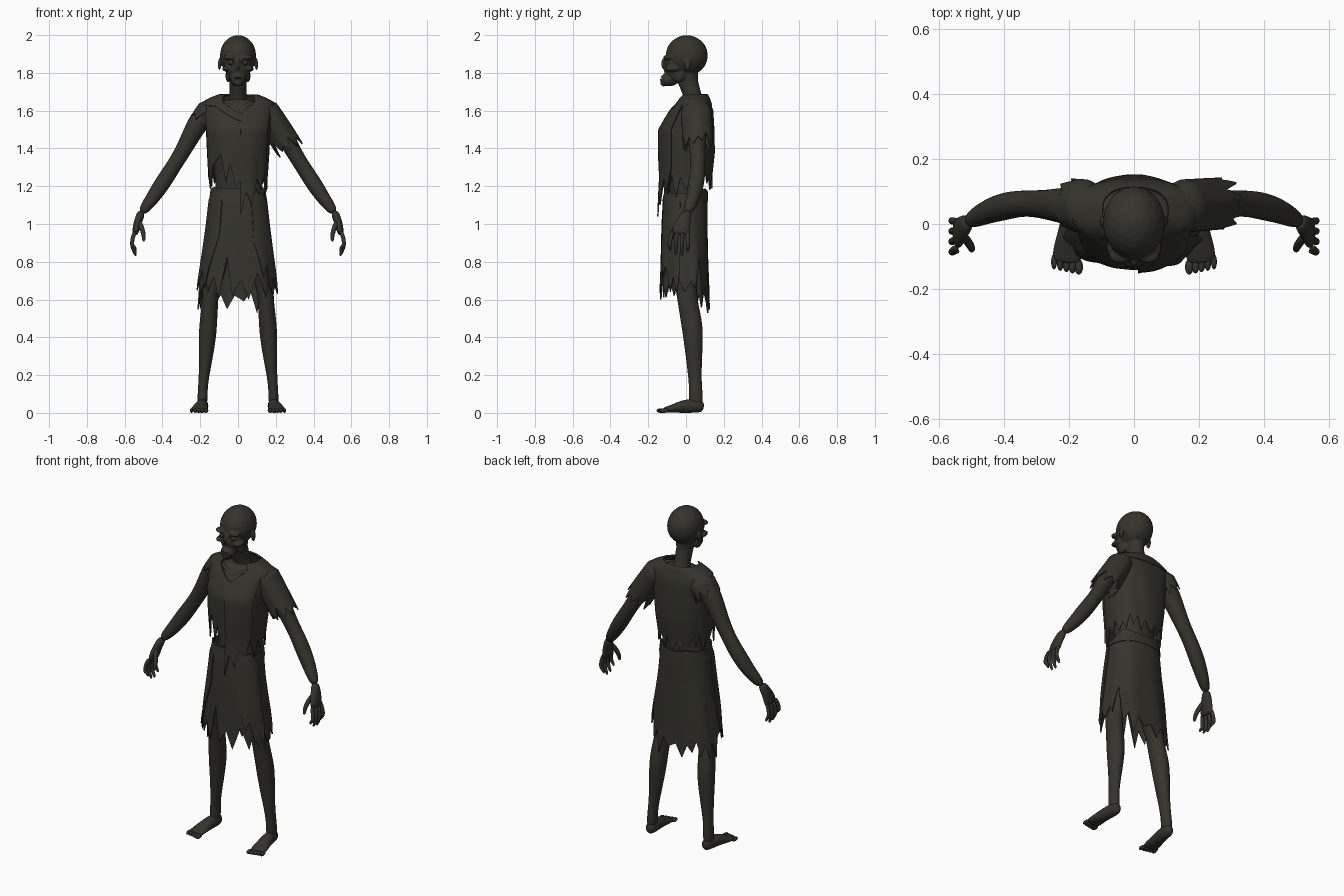
import bpy, bmesh, random
from math import sin, cos, pi, radians
from mathutils import Vector, Matrix

random.seed(4)
old = bpy.data.objects.get("Cube")
if old:
    bpy.data.objects.remove(old)

mat = bpy.data.materials.new("dark olive")
mat.use_nodes = True
colour = (0.034, 0.033, 0.025, 1)
mat.diffuse_color = colour
mat.node_tree.nodes["Principled BSDF"].inputs["Base Color"].default_value = colour


def finish(name, bm, angle=60):
    bmesh.ops.recalc_face_normals(bm, faces=bm.faces)
    me = bpy.data.meshes.new(name)
    bm.to_mesh(me)
    bm.free()
    me.materials.append(mat)
    ob = bpy.data.objects.new(name, me)
    bpy.context.collection.objects.link(ob)
    bpy.ops.object.select_all(action='DESELECT')
    ob.select_set(True)
    bpy.context.view_layer.objects.active = ob
    bpy.ops.object.shade_smooth_by_angle(angle=radians(angle))
    return ob


def tube(bm, points, side=1, ref=(0, 1, 0), n=10):
    """Oval rings (x, y, z, width, depth) along a path, capped at both ends."""
    pts = [Vector((p[0] * side, p[1], p[2])) for p in points]
    rings = []
    for i, p in enumerate(points):
        t = (pts[min(i + 1, len(pts) - 1)] - pts[max(i - 1, 0)]).normalized()
        u = Vector(ref).cross(t).normalized()
        v = t.cross(u)
        rings.append([bm.verts.new(pts[i] + 1.05 * (u * p[3] * cos(2 * pi * k / n)
                      + v * p[-1] * sin(2 * pi * k / n))) for k in range(n)])
    for a, b in zip(rings, rings[1:]):
        for k in range(n):
            bm.faces.new((a[k], a[(k + 1) % n], b[(k + 1) % n], b[k]))
    bm.faces.new(rings[0])
    bm.faces.new(rings[-1])


def ball(bm, x, y, z, rx, ry, rz):
    bmesh.ops.create_icosphere(bm, subdivisions=3, radius=1, matrix=
                               Matrix.Translation((x, y, z)) @ Matrix.Diagonal((rx, ry, rz, 1)))


def smooth(ob, levels=2):
    m = ob.modifiers.new("smooth", 'SUBSURF')
    m.levels = m.render_levels = levels


def lerp_table(table, x):
    """Interpolate rows whose first value is the key."""
    rows = sorted(table)
    if x <= rows[0][0]:
        return rows[0][1:]
    for a, b in zip(rows, rows[1:]):
        if x <= b[0]:
            f = (x - a[0]) / (b[0] - a[0])
            return [p + (q - p) * f for p, q in zip(a[1:], b[1:])]
    return rows[-1][1:]


def ragged(start, stop, tip, notch, step=9):
    """Random torn hem between two angles."""
    return [(a, (tip if i % 2 else notch) + random.uniform(-.025, .025))
            for i, a in enumerate(range(start, stop, step))]


def cloth(name, profile, top, hem, span=(-180, 180), grow=1, fold=.012, square=.85,
          place=Matrix(), rows=16):
    """Torn shell around a vertical axis; top and hem heights vary with angle."""
    bm = bmesh.new()
    closed = span[1] - span[0] == 360
    cols = []
    for a in range(span[0], span[1] + (0 if closed else 1), 3):
        c, s = cos(radians(a)), sin(radians(a))
        z0, z1 = lerp_table(top, a)[0], lerp_table(hem, a)[0]
        col = []
        for r in range(rows + 1):
            f = r / rows
            z = z0 + (z1 - z0) * f
            cy, rx, ry = lerp_table(profile, z)
            w = grow * (1 + fold * f * (sin(radians(a * 9) + z * 5) + sin(radians(a * 4) - z * 9)))
            x = rx * w * abs(c) ** square * (1 if c > 0 else -1)
            y = cy + ry * w * abs(s) ** square * (1 if s > 0 else -1)
            col.append(bm.verts.new(place @ Vector((x, y, z))))
        cols.append(col)
    for a, b in zip(cols, cols[1:] + (cols[:1] if closed else [])):
        for r in range(rows):
            bm.faces.new((a[r], a[r + 1], b[r + 1], b[r]))
    bmesh.ops.recalc_face_normals(bm, faces=bm.faces)
    bmesh.ops.solidify(bm, geom=bm.faces[:], thickness=.007)
    return finish(name, bm, 50)


# Skull: overlapping forms fused into one skin, then hollowed
bm = bmesh.new()
ball(bm, 0, .004, 1.892, .096, .112, .108)
ball(bm, 0, -.055, 1.835, .068, .065, .085)
ball(bm, 0, -.088, 1.765, .042, .05, .036)
ball(bm, 0, -.118, 1.745, .022, .018, .017)
ball(bm, 0, -.118, 1.848, .011, .014, .03)
for s in (1, -1):
    ball(bm, s * .042, -.095, 1.882, .036, .026, .014)
    ball(bm, s * .06, -.07, 1.822, .024, .042, .015)
    ball(bm, s * .052, -.04, 1.785, .014, .035, .035)
    ball(bm, s * .098, .008, 1.845, .008, .018, .032)
tube(bm, [(0, .06, 1.58, .06, .05), (0, .035, 1.68, .043, .045),
          (0, .012, 1.75, .042, .05), (0, 0, 1.83, .05, .06)], n=20)
head = finish("head_and_neck", bm)
m = head.modifiers.new("fuse", 'REMESH')
m.mode, m.voxel_size, m.use_smooth_shade = 'VOXEL', .005, True
m = head.modifiers.new("soften", 'SMOOTH')
m.iterations = 3

bm = bmesh.new()
ball(bm, 0, -.136, 1.812, .011, .025, .016)
ball(bm, 0, -.14, 1.772, .03, .02, .004)
for s in (1, -1):
    ball(bm, s * .038, -.124, 1.855, .024, .03, .018)
    ball(bm, s * .068, -.085, 1.785, .017, .032, .022)
cutter = finish("socket_cutter", bm)
cutter.hide_render = True
cutter.hide_set(True)
m = head.modifiers.new("hollows", 'BOOLEAN')
m.operation, m.object, m.solver = 'DIFFERENCE', cutter, 'EXACT'

bm = bmesh.new()
for s in (1, -1):
    ball(bm, s * .038, -.098, 1.855, .016, .014, .014)
finish("eyes", bm)

# Body under the clothes
bm = bmesh.new()
tube(bm, [(0, 0, 1.0, .12, .09), (0, 0, 1.15, .115, .085), (0, 0, 1.25, .115, .09),
          (0, .005, 1.4, .142, .12), (0, .005, 1.52, .148, .122), (0, .025, 1.6, .15, .085),
          (0, .04, 1.66, .09, .06)], n=16)
for s in (1, -1):
    tube(bm, [(.015, -.05, 1.615, .012), (.07, -.035, 1.635, .011), (.14, .02, 1.64, .012)], s)
smooth(finish("torso", bm))

for s, label in ((1, "left"), (-1, "right")):
    # Arm
    bm = bmesh.new()
    tube(bm, [(.12, .055, 1.61, .05), (.19, .055, 1.575, .062), (.245, .058, 1.475, .05),
              (.295, .062, 1.38, .042), (.345, .064, 1.3, .04), (.4, .055, 1.215, .044),
              (.46, .035, 1.125, .036), (.515, .004, 1.055, .024)], s)
    smooth(finish(label + "_arm", bm))

    # Hand with four fingers and a thumb
    bm = bmesh.new()
    tube(bm, [(.508, .01, 1.07, .022, .024), (.528, -.01, 1.02, .022, .036),
              (.54, -.028, .97, .02, .05), (.546, -.03, .94, .013, .046)], s)
    for i in range(4):
        y = .008 - i * .026
        reach = (.85, .83, .835, .86)[i]
        tube(bm, [(.544, y, .965, .012), (.56, y * 1.2, .92, .011), (.562, y * 1.25, .885, .012),
                  (.548, y * 1.2, reach + .02, .009), (.54, y * 1.2, reach, .006)], s, n=8)
    tube(bm, [(.525, -.035, 1.02, .014), (.508, -.06, .975, .014), (.498, -.075, .94, .012),
              (.5, -.082, .905, .008)], s, n=8)
    smooth(finish(label + "_hand", bm))

    # Leg
    bm = bmesh.new()
    tube(bm, [(.09, 0, .98, .07, .09), (.11, -.005, .8, .065, .075), (.145, 0, .66, .044, .055),
              (.148, .01, .58, .043, .053), (.157, .03, .48, .047, .057),
              (.162, .038, .4, .047, .053), (.171, .043, .28, .035, .042),
              (.183, .048, .17, .026, .034), (.188, .053, .1, .026, .036),
              (.188, .052, .03, .028, .038)], s)
    smooth(finish(label + "_leg", bm))

    # Foot and toes
    bm = bmesh.new()
    tube(bm, [(.186, .096, .032, .02, .026), (.187, .06, .038, .032, .037),
              (.194, -.01, .036, .034, .036), (.203, -.07, .022, .044, .021),
              (.207, -.125, .014, .048, .013)], s, ref=(0, 0, 1), n=12)
    smooth(finish(label + "_foot", bm))
    bm = bmesh.new()
    for i in range(5):
        ball(bm, s * (.17 + i * .019), -.132 + .004 * i, .012, .013 - i * .001, .024, .012)
    finish(label + "_toes", bm)

# Shirt: base layer, overlapping front panel and collar
shirt = [(1.69, .045, .09, .065), (1.67, .042, .14, .08), (1.645, .04, .185, .09),
         (1.6, .03, .183, .115), (1.5, .005, .172, .146), (1.38, .005, .165, .147),
         (1.25, 0, .155, .136), (1.0, -.005, .15, .145)]
neck = [(-180, 1.685), (-126, 1.68), (-87, 1.58), (-54, 1.68), (180, 1.685)]
hem = [(-180, 1.24), (-168, 1.31), (-156, 1.2), (-144, 1.31), (-120, 1.37), (-111, 1.22),
       (-102, 1.32), (-93, 1.2), (-81, 1.25), (-60, 1.2), (-42, 1.16), (-30, 1.26), (-18, 1.14)]
cloth("shirt", shirt, neck, hem + ragged(-9, 178, 1.2, 1.26) + [(180, 1.24)], rows=22)
cloth("shirt_front_panel", shirt, [(-87, 1.56), (-54, 1.65), (-30, 1.65)],
      [(-87, 1.04), (-78, 1.17), (-66, 1.1), (-54, 1.24), (-42, 1.18), (-30, 1.3)],
      span=(-87, -30), grow=1.05)
cloth("collar", shirt, [(a, z + .004) for a, z in neck],
      [(-180, 1.635), (-126, 1.625), (-87, 1.545), (-54, 1.62), (180, 1.635)],
      grow=1.04, fold=0, rows=5)

# Sleeves: a torn half sleeve on the left, a frayed cap on the right
sleeve = [(-.3, .01, .075, .078), (-.15, .005, .074, .08), (0, 0, .07, .082), (.05, 0, .04, .05)]
for label, s, tip, notch in (("left_sleeve", 1, -.25, -.185), ("right_shoulder_cap", -1, -.07, -.04)):
    place = Matrix.Translation((s * .148, .055, 1.6)) @ Matrix.Rotation(-s * .56, 4, 'Y')
    cloth(label, sleeve, [(0, .045)], ragged(-180, 181, tip, notch, 18),
          square=1, place=place, rows=12)

# Skirt: waistband, main layer and two overlapping flaps
skirt = [(1.17, 0, .142, .112), (1.12, -.005, .15, .118), (1.0, -.008, .163, .122),
         (.8, -.008, .19, .127), (.5, -.005, .222, .133)]
hem = [(-180, .66), (-168, .73), (-159, .63), (-147, .74), (-138, .64), (-126, .72), (-117, .61),
       (-105, .83), (-96, .62), (-87, .7), (-78, .6), (-63, .74), (-48, .61), (-36, .7), (-24, .62),
       (-12, .72), (0, .64), (12, .7), (21, .66), (33, .82), (45, .6), (57, .66), (66, .53)]
cloth("skirt", skirt, [(0, 1.165)], hem + ragged(75, 178, .57, .64) + [(180, .66)],
      fold=.02, rows=24)
cloth("waistband", skirt, ragged(-180, 181, 1.175, 1.165, 30), [(-180, 1.12), (180, 1.12)],
      grow=1.03, fold=0, rows=3)
cloth("skirt_left_flap", skirt, [(-66, 1.13), (-9, 1.13)],
      [(-66, .9), (-54, .72), (-45, .78), (-33, .64), (-24, .72), (-15, .63), (-9, .75)],
      span=(-66, -9), grow=1.045, fold=.02)
cloth("skirt_right_flap", skirt, [(-177, 1.13), (-120, 1.13)],
      [(-177, .74), (-168, .65), (-156, .76), (-144, .66), (-132, .8), (-120, .95)],
      span=(-177, -120), grow=1.045, fold=.02)
